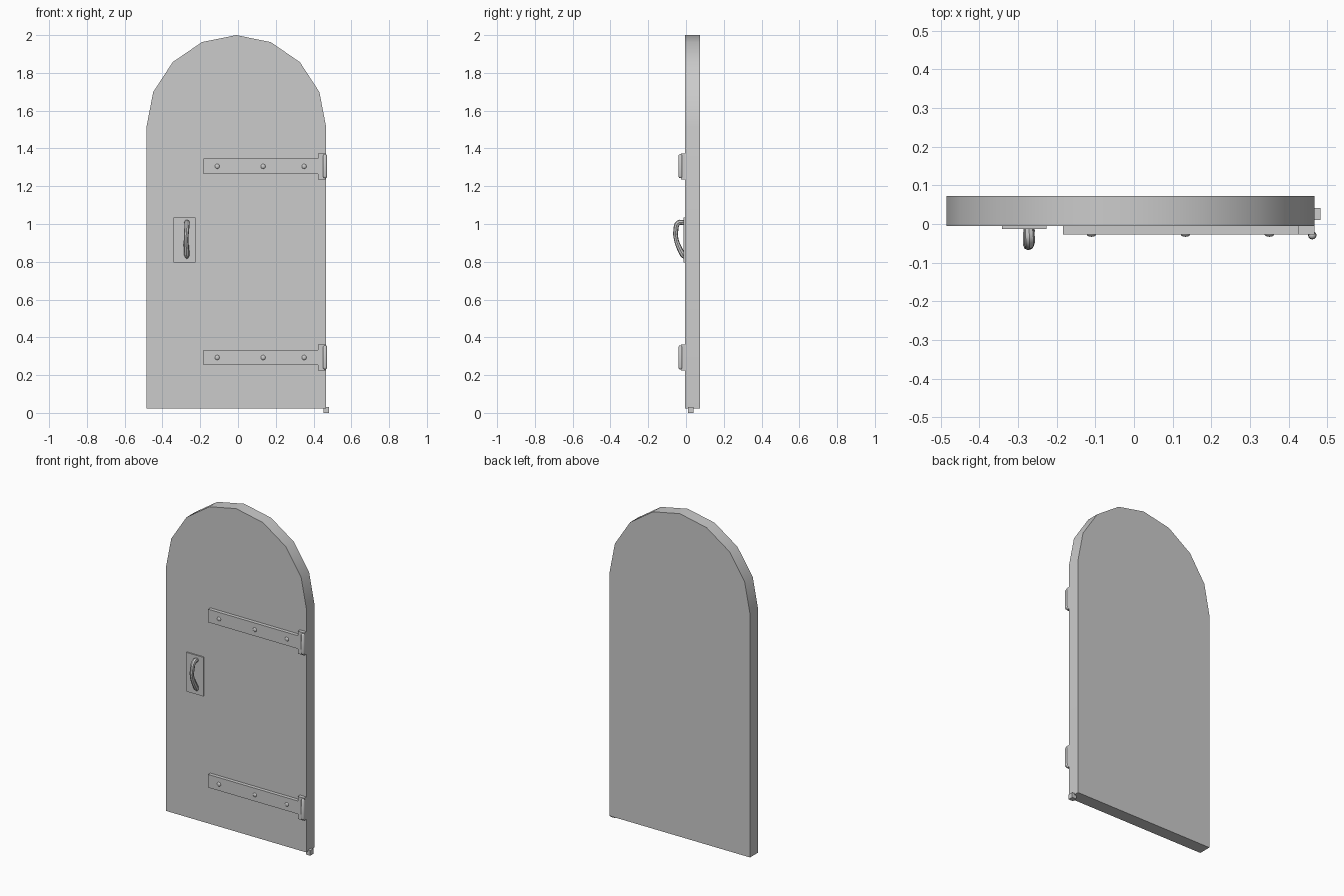
import bpy, bmesh, math

if "Cube" in bpy.data.objects:
    bpy.data.objects.remove(bpy.data.objects["Cube"])

def finish(name, bm, smooth=False):
    bmesh.ops.recalc_face_normals(bm, faces=bm.faces)
    me = bpy.data.meshes.new(name)
    bm.to_mesh(me)
    bm.free()
    ob = bpy.data.objects.new(name, me)
    bpy.context.collection.objects.link(ob)
    if smooth:
        shade(ob)
    return ob

def shade(ob):
    bpy.ops.object.select_all(action='DESELECT')
    ob.select_set(True)
    bpy.context.view_layer.objects.active = ob
    bpy.ops.object.shade_smooth_by_angle(angle=math.radians(35))

def prism(name, outline, y0, y1, smooth=False):
    """Extrude an x/z outline from y0 to y1."""
    bm = bmesh.new()
    face = bm.faces.new([bm.verts.new((x, y0, z)) for x, z in outline])
    ext = bmesh.ops.extrude_face_region(bm, geom=[face])
    moved = [v for v in ext['geom'] if isinstance(v, bmesh.types.BMVert)]
    bmesh.ops.translate(bm, verts=moved, vec=(0, y1 - y0, 0))
    return finish(name, bm, smooth)

def rect(x0, x1, z0, z1):
    return [(x0, z0), (x1, z0), (x1, z1), (x0, z1)]

# Arched door leaf
CX, RX, RZ, SPRING = -0.009, 0.476, 0.488, 1.512
arch = [(CX + RX * math.cos(i * math.pi / 8), SPRING + RZ * math.sin(i * math.pi / 8))
        for i in range(9)]
outline = [(CX - RX, 0.022), (CX, 0.022), (CX + RX, 0.022)] + arch
door = prism("door_leaf", outline, -0.005, 0.073)

# Centre seam on the back of the leaf
bm = bmesh.new()
bm.from_mesh(door.data)
back = [v for v in bm.verts if v.co.y > 0.07 and abs(v.co.x - CX) < 1e-4]
seam = bmesh.ops.connect_verts(bm, verts=back)['edges']
bmesh.ops.split_edges(bm, edges=seam)
bm.to_mesh(door.data)
bm.free()
shade(door)

# Strap hinges with rivets and rounded pins
for label, z in (("lower", 0.294), ("upper", 1.306)):
    strap = [(-0.183, z - 0.04), (0.424, z - 0.04), (0.424, z - 0.07), (0.467, z - 0.07),
             (0.467, z + 0.068), (0.424, z + 0.068), (0.424, z + 0.04), (-0.183, z + 0.04)]
    prism(label + "_hinge_strap", strap, -0.027, -0.004)

    bm = bmesh.new()
    for x in (-0.11, 0.133, 0.35):
        v = bmesh.ops.create_uvsphere(bm, u_segments=12, v_segments=8, radius=0.013)['verts']
        bmesh.ops.scale(bm, verts=v, vec=(1, 0.55, 1))
        bmesh.ops.translate(bm, verts=v, vec=(x, -0.026, z - 0.001))
    finish(label + "_hinge_rivets", bm, True)

    bm = bmesh.new()
    v = bmesh.ops.create_uvsphere(bm, u_segments=12, v_segments=8, radius=0.011)['verts']
    for p in v:
        p.co.z += 0.053 if p.co.z > 0 else -0.053
    bmesh.ops.translate(bm, verts=v, vec=(0.461, -0.029, z))
    finish(label + "_hinge_pin", bm, True)

# Handle back plate
prism("handle_plate", rect(-0.341, -0.226, 0.795, 1.034), -0.013, -0.004)

# Curved pull handle, swept with a varying radius
path = [(-0.272, -0.008, 1.006, 0.013), (-0.270, -0.040, 1.006, 0.014),
        (-0.272, -0.054, 0.965, 0.013), (-0.275, -0.052, 0.920, 0.012),
        (-0.273, -0.034, 0.870, 0.014), (-0.271, -0.016, 0.836, 0.015),
        (-0.270, -0.006, 0.818, 0.007)]
cu = bpy.data.curves.new("pull_handle", 'CURVE')
cu.dimensions = '3D'
cu.bevel_depth = 1.0
cu.bevel_resolution = 2
cu.use_fill_caps = True
sp = cu.splines.new('BEZIER')
sp.resolution_u = 4
sp.bezier_points.add(len(path) - 1)
for p, (x, y, z, r) in zip(sp.bezier_points, path):
    p.co = (x, y, z)
    p.radius = r
    p.handle_left_type = p.handle_right_type = 'AUTO'
handle = bpy.data.objects.new("pull_handle", cu)
bpy.context.collection.objects.link(handle)
bpy.ops.object.select_all(action='DESELECT')
handle.select_set(True)
bpy.context.view_layer.objects.active = handle
bpy.ops.object.convert(target='MESH')
shade(bpy.context.view_layer.objects.active)

# Small pivot block at the bottom hinge corner
prism("pivot_block", rect(0.452, 0.482, 0.0, 0.031), 0.01, 0.041)
